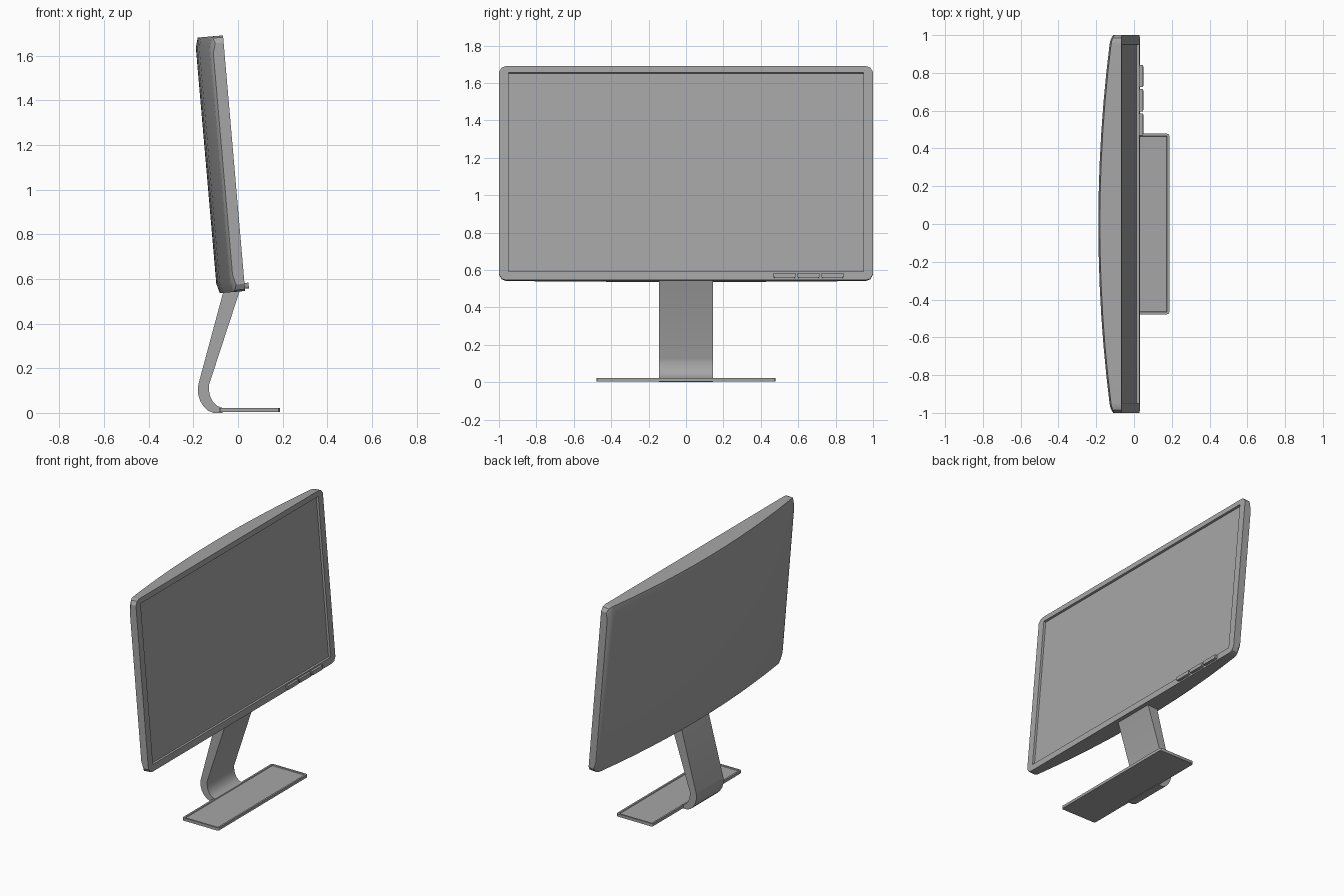
import bpy, bmesh, math

if "Cube" in bpy.data.objects:
    bpy.data.objects.remove(bpy.data.objects["Cube"])

TILT = math.radians(-4.95)
ORIGIN = (0.032, 0, 0.546)
L = 1.149  # panel height along the tilt

grey = bpy.data.materials.new("dark_grey")
grey.diffuse_color = (.38, .38, .38, 1)
grey.use_nodes = True
grey.node_tree.nodes["Principled BSDF"].inputs["Base Color"].default_value = grey.diffuse_color


def finish(name, bm, tilted=False, angle=30):
    bmesh.ops.recalc_face_normals(bm, faces=bm.faces)
    me = bpy.data.meshes.new(name)
    bm.to_mesh(me)
    bm.free()
    me.materials.append(grey)
    ob = bpy.data.objects.new(name, me)
    bpy.context.collection.objects.link(ob)
    if tilted:
        ob.location = ORIGIN
        ob.rotation_euler = (0, TILT, 0)
    bpy.ops.object.select_all(action='DESELECT')
    ob.select_set(True)
    bpy.context.view_layer.objects.active = ob
    bpy.ops.object.shade_smooth_by_angle(angle=math.radians(angle))
    return ob


def box(x0, x1, y0, y1, z0, z1):
    bm = bmesh.new()
    bmesh.ops.create_cube(bm, size=1)
    for v in bm.verts:
        v.co = (x0 + (v.co.x + .5) * (x1 - x0),
                y0 + (v.co.y + .5) * (y1 - y0),
                z0 + (v.co.z + .5) * (z1 - z0))
    return bm


def bevel(bm, test, width, segments):
    edges = [e for e in bm.edges if test(e.verts[0].co, e.verts[1].co)]
    bmesh.ops.bevel(bm, geom=edges, offset=width, segments=segments,
                    profile=0.5, affect='EDGES')


# Screen housing: rings lofted across y, gently curved back
half = [0, .16, .32, .48, .64, .8, .95, .965, .985, 1.0]
ys = [-y for y in half[:0:-1]] + half
bm = bmesh.new()
rings = []
for y in ys:
    a = abs(y)
    t = max(0, (a - .955) / .045)
    c = .032 * (1 - math.sqrt(max(0, 1 - t * t)))   # rounded corner
    d = .126 - .066 * a * a - .010 * t * t          # depth of the back
    lo, hi = c, L - c
    pts = [(0, lo), (0, .045), (0, L - .036), (0, hi),
           (-d + .012, hi), (-d, hi - .045),
           (-d, lo + .045), (-d + .012, lo)]
    rings.append([bm.verts.new((x, y, z)) for x, z in pts])
screen = []
N = len(rings[0])
for i in range(len(rings) - 1):
    r, s = rings[i], rings[i + 1]
    for k in range(N):
        n = (k + 1) % N
        f = bm.faces.new((r[k], s[k], s[n], r[n]))
        if k == 1 and abs(ys[i]) < .951 and abs(ys[i + 1]) < .951:
            screen.append(f)
bm.faces.new(rings[0])
bm.faces.new(rings[-1])
bmesh.ops.recalc_face_normals(bm, faces=bm.faces)
# Recessed display
bmesh.ops.inset_region(bm, faces=screen, thickness=.002, depth=-.014,
                       use_even_offset=True)
finish("screen_housing", bm, tilted=True)

# Control buttons under the display
for i in range(3):
    y = .468 + i * .128
    bm = box(-.005, .018, y, y + .118, .01, .036)
    bevel(bm, lambda a, b: abs(a.x - b.x) > .01 and a.z < .02, .01, 2)
    finish(f"button_{i + 1}", bm, tilted=True)

# Bent neck: side profile extruded across y
profile = [(.022, .59), (-.13, .125), (-.131, .105), (-.125, .075),
           (-.113, .05), (-.095, .032), (-.07, .022), (-.07, .0),
           (-.11, .0), (-.135, .01), (-.155, .03), (-.17, .055),
           (-.179, .085), (-.18, .11), (-.177, .13), (-.053, .59)]
W = .145
bm = bmesh.new()
sides = [[bm.verts.new((x, y, z)) for x, z in profile] for y in (-W, W)]
for s in sides:
    bm.faces.new(s)
for k in range(len(profile)):
    n = (k + 1) % len(profile)
    bm.faces.new((sides[0][k], sides[0][n], sides[1][n], sides[1][k]))
finish("neck", bm, angle=40)

# Foot plate with rounded corners and a shallow inset top
bm = box(-.082, .187, -.478, .478, .003, .022)
bevel(bm, lambda a, b: abs(a.z - b.z) > .01, .012, 3)
bmesh.ops.recalc_face_normals(bm, faces=bm.faces)
top = [f for f in bm.faces if f.normal.z > .9]
bmesh.ops.inset_region(bm, faces=top, thickness=.012)
bmesh.ops.inset_region(bm, faces=top, thickness=.003, depth=-.005)
finish("foot_plate", bm)
